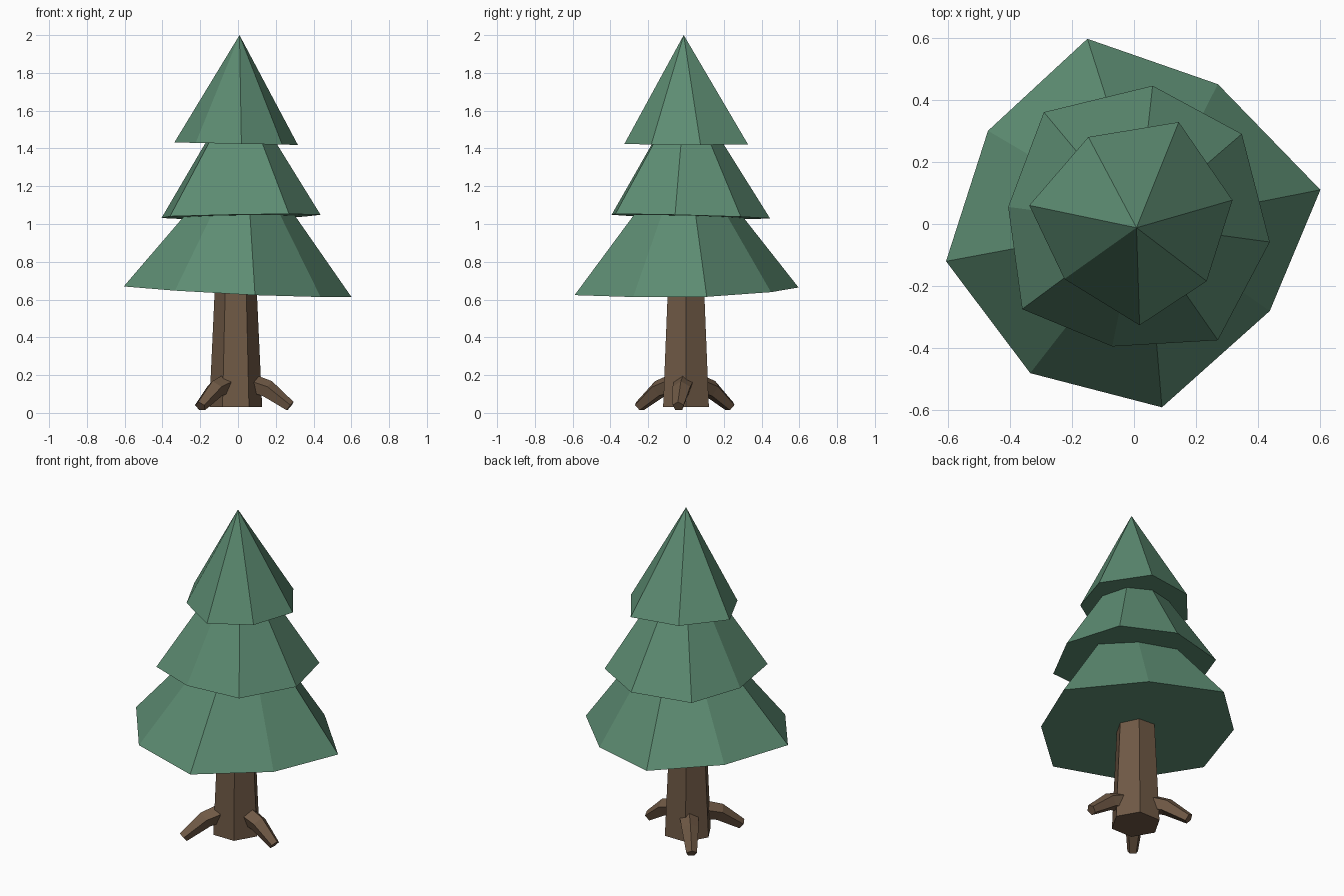
import bpy, bmesh
from math import cos, sin, pi, radians
from mathutils import Vector

cube = bpy.data.objects.get("Cube")
if cube:
    bpy.data.objects.remove(cube, do_unlink=True)


def material(name, color):
    m = bpy.data.materials.new(name)
    m.use_nodes = True
    m.diffuse_color = (*color, 1)
    m.node_tree.nodes["Principled BSDF"].inputs["Base Color"].default_value = (*color, 1)
    return m


needle_green = material("needle green", (0.11, 0.265, 0.17))
bark_brown = material("bark brown", (0.16, 0.10, 0.06))


def loft(name, rings, mat):
    """Skin a list of rings with flat faces; a one-point ring makes a tip."""
    bm = bmesh.new()
    loops = [[bm.verts.new(p) for p in ring] for ring in rings]
    for a, b in zip(loops, loops[1:]):
        n = len(a)
        for i in range(n):
            j = (i + 1) % n
            if len(b) == 1:
                bm.faces.new((a[i], a[j], b[0]))
            else:
                bm.faces.new((a[i], a[j], b[j], b[i]))
    for end in (loops[0], loops[-1]):
        if len(end) > 2:
            bm.faces.new(end)
    bmesh.ops.recalc_face_normals(bm, faces=bm.faces)
    mesh = bpy.data.meshes.new(name)
    bm.to_mesh(mesh)
    bm.free()
    mesh.materials.append(mat)
    obj = bpy.data.objects.new(name, mesh)
    bpy.context.collection.objects.link(obj)
    return obj


def foliage(name, outline, z, tilt_x, tilt_y, apex):
    """Uneven cone on a slightly tilted base."""
    base = [(x, y, z + tilt_x * x + tilt_y * y) for x, y in outline]
    loft(name, [base, [apex]], needle_green)


# Three foliage tiers
foliage("lower_foliage",
        [(-.15, .596), (-.47, .30), (-.605, -.12), (-.334, -.48),
         (.09, -.59), (.437, -.28), (.60, .11), (.27, .45)],
        0.642, -0.05, 0.024, (.04, 0, 1.42))
foliage("middle_foliage",
        [(.06, .445), (-.29, .36), (-.405, .055), (-.36, -.274),
         (-.07, -.394), (.27, -.374), (.437, -.058), (.347, .29)],
        1.04, 0.017, -0.025, (.01, 0, 1.74))
foliage("upper_foliage",
        [(-.147, .28), (-.337, .06), (-.224, -.177), (.018, -.326),
         (.234, -.184), (.317, .077), (.144, .328)],
        1.425, -0.02, 0, (.008, -.012, 2))

# Tapered six-sided trunk
TRUNK_X = -0.012


def trunk_ring(r, z):
    return [(TRUNK_X + r * cos(i * pi / 3), r * sin(i * pi / 3), z) for i in range(6)]


loft("trunk", [trunk_ring(.14, .03), trunk_ring(.108, .72)], bark_brown)


# Bent, tapering roots
def root(name, degrees, reach):
    a = radians(degrees)
    out, side = Vector((cos(a), sin(a), 0)), Vector((-sin(a), cos(a), 0))
    rings = []
    # distance along reach, height, radius, downward slope of the section
    for t, z, r, slope in ((.25, .155, .055, .3), (.58, .125, .05, .6), (1, .034, .031, .8)):
        centre = Vector((TRUNK_X, 0, z)) + out * (t * reach)
        up = (Vector((0, 0, 1)) + out * slope).normalized()
        rings.append([centre + r * (side * sin(k * 2 * pi / 5) + up * cos(k * 2 * pi / 5))
                      for k in range(5)])
    loft(name, rings, bark_brown)


root("left_root", -8, .29)
root("front_right_root", 233, .31)
root("back_right_root", 129, .30)
